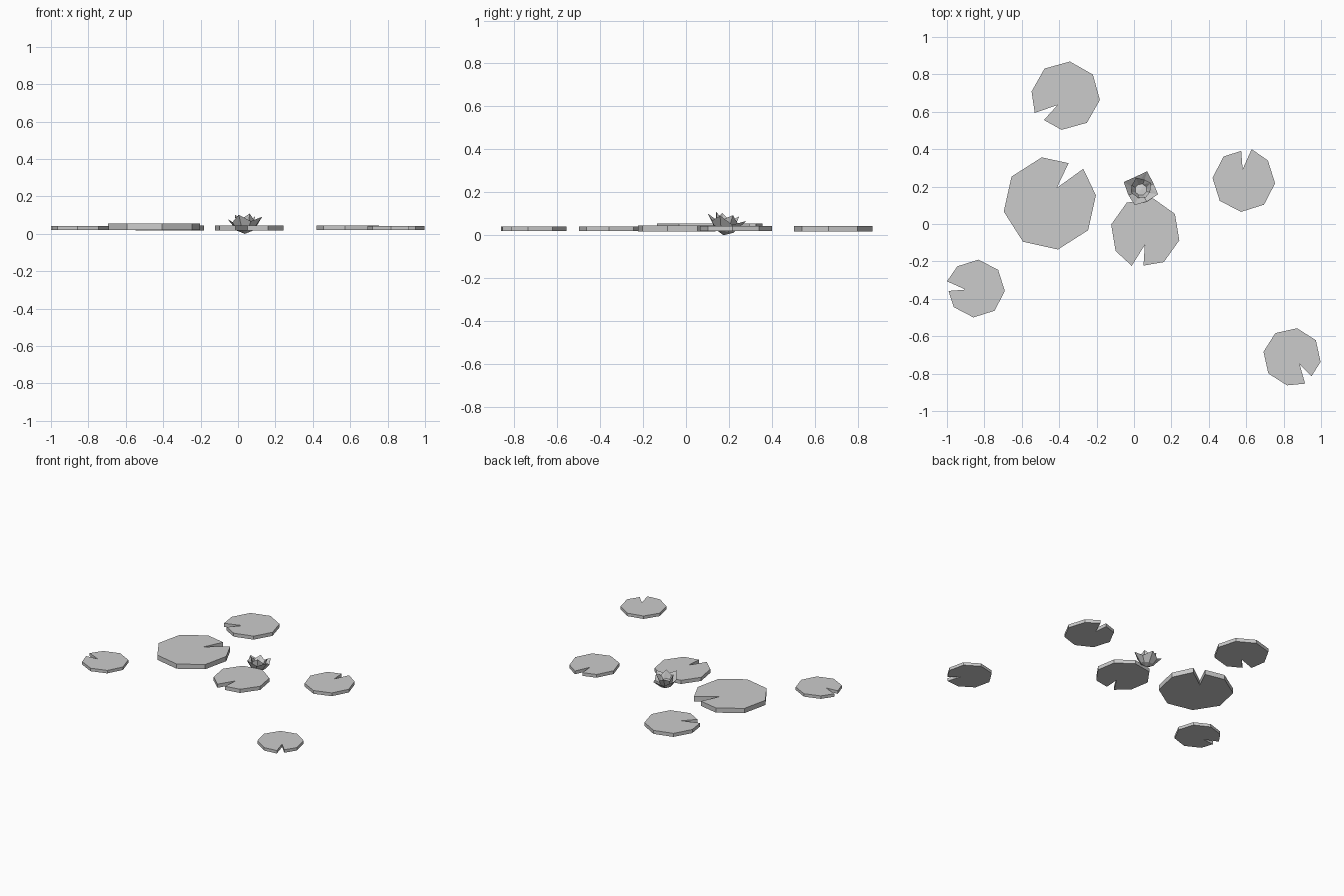
import bpy
from math import radians, cos, sin
from mathutils import Matrix

if "Cube" in bpy.data.objects:
    bpy.data.objects.remove(bpy.data.objects["Cube"])


def make(name, verts, faces):
    me = bpy.data.meshes.new(name)
    me.from_pydata(verts, [], faces)
    me.update()
    ob = bpy.data.objects.new(name, me)
    bpy.context.collection.objects.link(ob)
    return ob


# Lily pad: octagon whose notch corner is split in two, with a cut toward the middle
def lily_pad(name, x, y, r, notch, z0, z1):
    outline = [(11, 0.36), (10, 0.95)] + [(45 * k, 1.0) for k in range(1, 8)] + [(-9, 1.03)]
    pts = [(x + r * s * cos(radians(notch + a)), y + r * s * sin(radians(notch + a)))
           for a, s in outline]
    n = len(pts)
    verts = [(px, py, z) for z in (z0, z1) for px, py in pts]
    faces = [tuple(range(n))[::-1], tuple(range(n, 2 * n))]
    faces += [(i, (i + 1) % n, n + (i + 1) % n, n + i) for i in range(n)]
    make(name, verts, faces)


pads = [("large_pad", -0.45, 0.11, 0.25, 55, 0.02, 0.055),
        ("back_pad", -0.365, 0.686, 0.184, -142, 0.018, 0.044),
        ("right_pad", 0.587, 0.232, 0.168, 85, 0.02, 0.044),
        ("middle_pad", 0.06, -0.045, 0.187, -103, 0.018, 0.045),
        ("left_pad", -0.845, -0.345, 0.155, 175, 0.02, 0.042),
        ("front_pad", 0.845, -0.71, 0.155, -55, 0.02, 0.042)]
for p in pads:
    lily_pad(*p)


# Flower cup: rings of (tip radius, tip z, valley radius, valley z) between two end points
def petal_cup(name, rings, bottom, top, turn):
    n = 8
    verts = [(0, 0, bottom)]
    for rt, zt, rv, zv in rings:
        for i in range(n):
            r, z = (rt, zt) if i % 2 == 0 else (rv, zv)
            a = radians(turn + 45 * i)
            verts.append((r * cos(a), r * sin(a), z))
    verts.append((0, 0, top))
    last, end = 1 + n * (len(rings) - 1), len(verts) - 1
    faces = []
    for i in range(n):
        j = (i + 1) % n
        faces.append((0, 1 + j, 1 + i))
        for k in range(len(rings) - 1):
            a, b = 1 + k * n, 1 + (k + 1) * n
            faces += [(a + i, a + j, b + j), (a + i, b + j, b + i)]
        faces.append((last + i, last + j, end))
    ob = make(name, verts, faces)
    # The whole flower leans slightly toward the back
    ob.matrix_world = Matrix.Translation((0.037, 0.175, 0)) @ Matrix.Rotation(radians(-11), 4, 'X')


petal_cup("outer_petals", [(0.045, 0.02, 0.045, 0.02),
                           (0.098, 0.086, 0.074, 0.056),
                           (0.045, 0.034, 0.045, 0.034)], 0.0, 0.032, -20)
petal_cup("inner_petals", [(0.04, 0.03, 0.04, 0.03),
                           (0.060, 0.100, 0.052, 0.072),
                           (0.032, 0.045, 0.032, 0.045)], 0.025, 0.05, 25)
